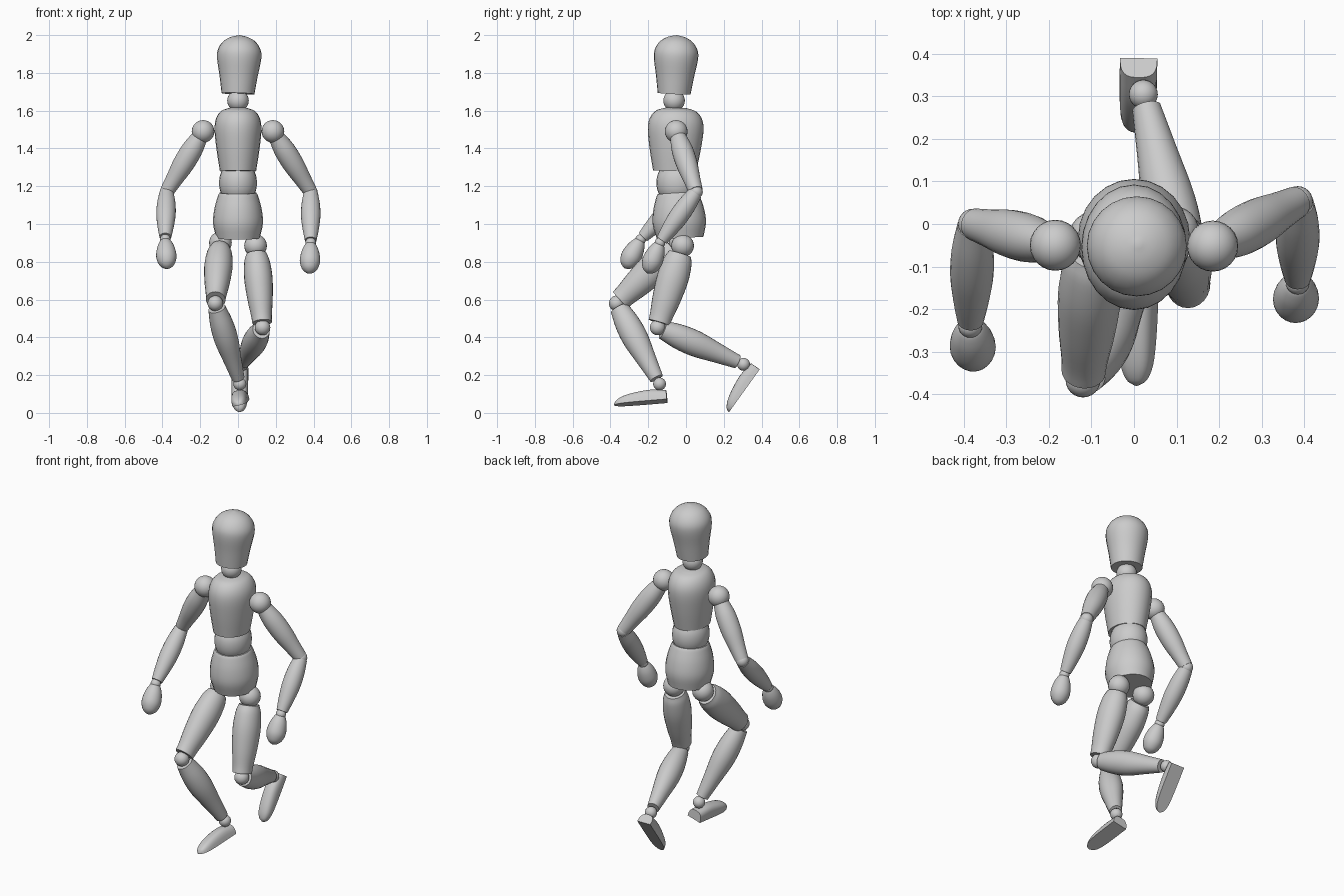
import bpy, bmesh, math
from mathutils import Vector

cube = bpy.data.objects.get("Cube")
if cube:
    bpy.data.objects.remove(cube)

SEGMENTS = 24


def finish(name, bm):
    bmesh.ops.remove_doubles(bm, verts=bm.verts, dist=0.0005)
    bmesh.ops.recalc_face_normals(bm, faces=bm.faces)
    mesh = bpy.data.meshes.new(name)
    bm.to_mesh(mesh)
    bm.free()
    obj = bpy.data.objects.new(name, mesh)
    bpy.context.collection.objects.link(obj)
    bpy.ops.object.select_all(action="DESELECT")
    obj.select_set(True)
    bpy.context.view_layer.objects.active = obj
    bpy.ops.object.shade_smooth_by_angle(angle=math.radians(40))
    return obj


def loft(name, rings):
    """Skin a list of closed rings and cap both ends."""
    bm = bmesh.new()
    loops = [[bm.verts.new(p) for p in ring] for ring in rings]
    for low, high in zip(loops, loops[1:]):
        for i in range(len(low)):
            j = (i + 1) % len(low)
            bm.faces.new((low[i], low[j], high[j], high[i]))
    bm.faces.new(loops[0][::-1])
    bm.faces.new(loops[-1])
    return finish(name, bm)


def smooth_profile(points, steps=4):
    """Catmull-Rom curve through the profile points."""
    pts = [Vector(p) for p in points]
    pts = [2 * pts[0] - pts[1]] + pts + [2 * pts[-1] - pts[-2]]
    out = []
    for p0, p1, p2, p3 in zip(pts, pts[1:], pts[2:], pts[3:]):
        for k in range(steps):
            t = k / steps
            out.append(p1 + 0.5 * t * (p2 - p0 + t * (2 * p0 - 5 * p1 + 4 * p2 - p3
                       + t * (3 * p1 - p0 - 3 * p2 + p3))))
    return out + [pts[-2]]


def turned(name, start, end, profile, depth=1.0):
    """Turned body from start to end; profile holds (fraction, radius)."""
    start, end = Vector(start), Vector(end)
    axis = (end - start).normalized()
    side = Vector((1, 0, 0))
    side = (side - axis * side.dot(axis)).normalized()
    front = axis.cross(side) * depth
    angles = [math.tau * i / SEGMENTS for i in range(SEGMENTS)]
    return loft(name, [
        [start.lerp(end, t) + max(r, 0) * (math.cos(a) * side + math.sin(a) * front)
         for a in angles] for t, r in smooth_profile(profile)])


def ball(name, center, radius):
    bm = bmesh.new()
    bmesh.ops.create_uvsphere(bm, u_segments=SEGMENTS, v_segments=14, radius=radius)
    bmesh.ops.translate(bm, verts=bm.verts, vec=Vector(center))
    return finish(name, bm)


def foot(name, heel, toe, up):
    """Flat-soled foot with a square heel and a rounded toe."""
    heel, toe, up = Vector(heel), Vector(toe), Vector(up)
    axis = (toe - heel).normalized()
    up = (up - axis * up.dot(axis)).normalized()
    side = axis.cross(up)
    outline = smooth_profile([(0, 0.044, 0.056), (0.3, 0.044, 0.066), (0.6, 0.043, 0.058),
                              (0.82, 0.038, 0.044), (0.95, 0.024, 0.026), (1, 0.004, 0.008)])
    arch = [math.pi * i / 12 for i in range(13)]
    return loft(name, [
        [heel.lerp(toe, t) + math.copysign(abs(math.cos(a)) ** 0.7, math.cos(a)) * w * side
         + max(math.sin(a), 0) ** 0.7 * h * up for a in arch] for t, w, h in outline])


# Head and torso
turned("head", (0, -0.063, 1.69), (0.01, -0.047, 2.0),
       [(0, 0.087), (0.3, 0.101), (0.6, 0.117), (0.76, 0.112), (0.89, 0.085),
        (0.965, 0.046), (1, 0)])
ball("neck_joint", (0, -0.063, 1.653), 0.057)
turned("chest", (0, -0.06, 1.28), (0, -0.052, 1.615),
       [(0, 0.096), (0.35, 0.114), (0.65, 0.124), (0.83, 0.116), (0.95, 0.089), (1, 0.045)], 1.19)
turned("waist", (0, -0.045, 1.145), (0, -0.048, 1.29),
       [(0, 0.083), (0.25, 0.096), (0.5, 0.1), (0.75, 0.096), (1, 0.083)], 1.1)
turned("pelvis", (0, -0.03, 0.925), (0, -0.045, 1.165),
       [(0, 0.115), (0.33, 0.132), (0.65, 0.125), (0.92, 0.107), (1, 0.098)], 1.07)

# Limb profiles, from the body outward
UPPER_ARM = [(0.08, 0.042), (0.3, 0.056), (0.55, 0.056), (0.8, 0.045), (0.98, 0.038)]
FOREARM = [(0.02, 0.038), (0.25, 0.049), (0.5, 0.051), (0.75, 0.042), (0.95, 0.031)]
HAND = [(0, 0.018), (0.08, 0.031), (0.3, 0.047), (0.6, 0.054), (0.83, 0.042),
        (0.95, 0.022), (1, 0)]
THIGH = [(0.1, 0.054), (0.2, 0.068), (0.4, 0.075), (0.65, 0.067), (0.85, 0.055), (0.94, 0.052)]
SHIN = [(0.06, 0.046), (0.25, 0.061), (0.45, 0.063), (0.7, 0.048), (0.93, 0.034)]

# Arms: shoulder, elbow, wrist, fingertip
ARMS = {
    "left": [(0.185, -0.052, 1.49), (0.385, 0.053, 1.17), (0.385, -0.138, 0.9), (0.378, -0.205, 0.738)],
    "right": [(-0.185, -0.05, 1.49), (-0.378, 0.0, 1.17), (-0.385, -0.24, 0.918), (-0.375, -0.325, 0.765)],
}
for which, (shoulder, elbow, wrist, tip) in ARMS.items():
    ball(which + "_shoulder_joint", shoulder, 0.06)
    turned(which + "_upper_arm", shoulder, elbow, UPPER_ARM)
    ball(which + "_elbow_joint", elbow, 0.036)
    turned(which + "_forearm", elbow, wrist, FOREARM)
    ball(which + "_wrist_joint", wrist, 0.028)
    turned(which + "_hand", wrist, tip, HAND)

# Legs: hip, knee, ankle
LEGS = {
    "left": [(0.093, -0.018, 0.885), (0.13, -0.15, 0.452), (0.022, 0.305, 0.257)],
    "right": [(-0.093, -0.03, 0.9), (-0.12, -0.367, 0.58), (0.01, -0.14, 0.153)],
}
for which, (hip, knee, ankle) in LEGS.items():
    ball(which + "_hip_joint", hip, 0.06)
    turned(which + "_thigh", hip, knee, THIGH, 1.12)
    ball(which + "_knee_joint", knee, 0.041)
    turned(which + "_shin", knee, ankle, SHIN, 1.08)
    ball(which + "_ankle_joint", ankle, 0.034)

foot("left_foot", (0.011, 0.39, 0.23), (0.008, 0.228, 0.004), (0, -0.8, 0.55))
foot("right_foot", (0.018, -0.1, 0.063), (0.006, -0.38, 0.04), (-0.25, 0, 1))
